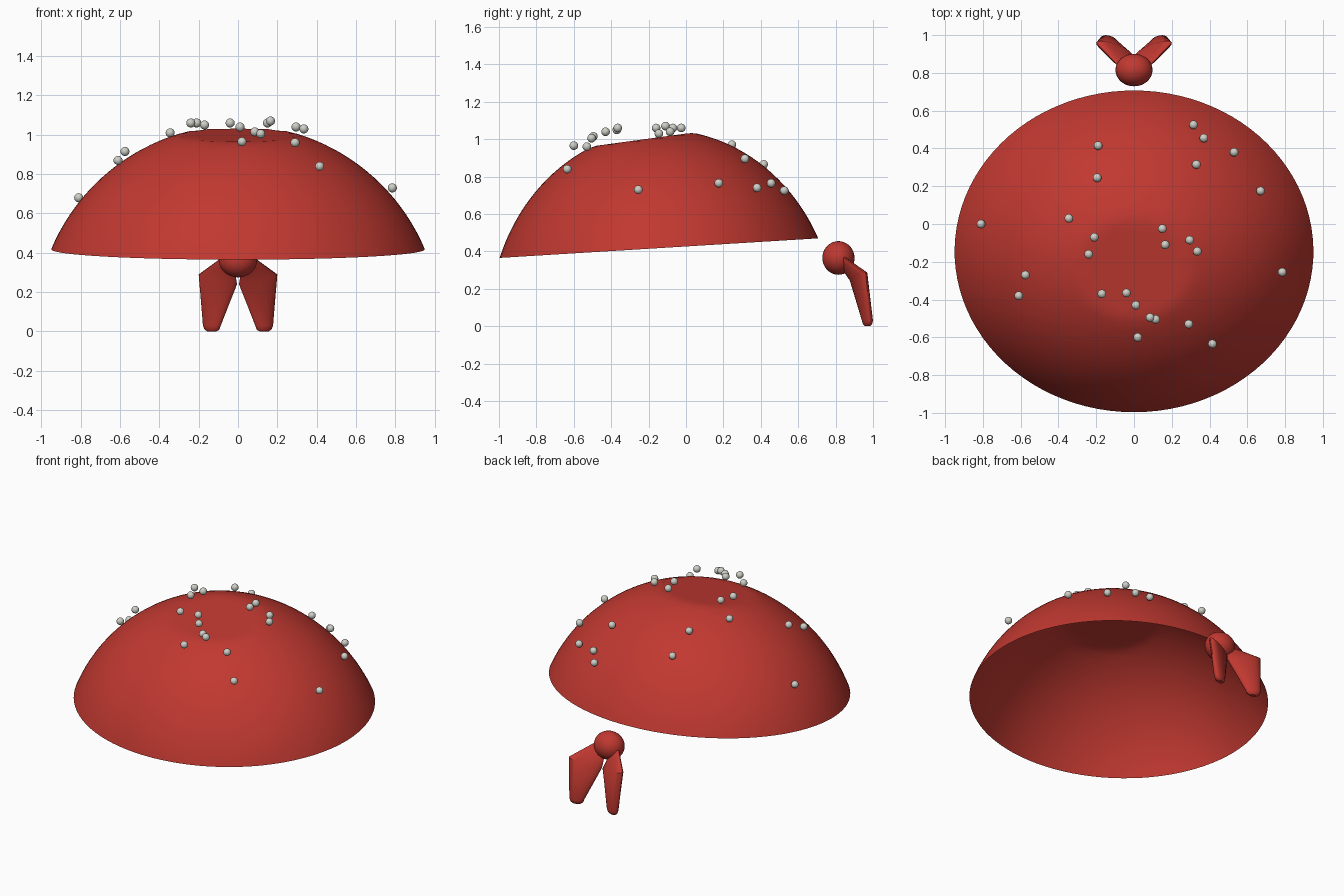
import bpy, bmesh, math
from mathutils import Vector, Matrix

if "Cube" in bpy.data.objects:
    bpy.data.objects.remove(bpy.data.objects["Cube"])


def material(name, color):
    m = bpy.data.materials.new(name)
    m.diffuse_color = color
    m.use_nodes = True
    m.node_tree.nodes["Principled BSDF"].inputs["Base Color"].default_value = m.diffuse_color
    return m


RED = material("red_cloth", (0.53, 0.04, 0.03, 1))
SILVER = material("pale_stud", (0.62, 0.62, 0.57, 1))


def finish(bm, name, mat, angle=40):
    me = bpy.data.meshes.new(name)
    bm.to_mesh(me)
    bm.free()
    ob = bpy.data.objects.new(name, me)
    bpy.context.collection.objects.link(ob)
    me.materials.append(mat)
    bpy.ops.object.select_all(action='DESELECT')
    ob.select_set(True)
    bpy.context.view_layer.objects.active = ob
    bpy.ops.object.shade_smooth_by_angle(angle=math.radians(angle))
    return ob


def ellipsoid(bm, center, radii, u=32, v=16):
    mat = Matrix.Translation(center) @ Matrix.Diagonal((*radii, 1))
    bmesh.ops.create_uvsphere(bm, u_segments=u, v_segments=v, radius=1, matrix=mat)


# Open cloth dome: ellipsoid cut by a slightly tilted rim plane
bm = bmesh.new()
R = 1.03
ellipsoid(bm, (0, -0.125, 1.05 - R), (R, 0.898 * R, R), 96, 64)
bmesh.ops.bisect_plane(bm, geom=bm.verts[:] + bm.edges[:] + bm.faces[:],
                       plane_co=(0, -1, 0.365), plane_no=(0, -0.105, 1.71),
                       clear_inner=True)
# Flattened patch on the front of the crown
for vert in bm.verts:
    vert.co.z = min(vert.co.z, 1.03 + 0.136 * vert.co.y)
finish(bm, "cloth_dome", RED, 60)

# Knot at the back
bm = bmesh.new()
ellipsoid(bm, (0, 0.815, 0.365), (0.098, 0.086, 0.09))
finish(bm, "knot", RED)

# Tails: flattened oval sections between an inner and an outer edge
SECTIONS = [((-0.015, 0.845, 0.30), (-0.09, 0.845, 0.37), 0.022),
            ((-0.005, 0.885, 0.24), (-0.20, 0.960, 0.29), 0.030),
            ((-0.088, 0.955, 0.03), (-0.178, 0.985, 0.03), 0.027),
            ((-0.095, 0.958, 0.01), (-0.170, 0.983, 0.01), 0.022),
            ((-0.110, 0.963, 0.00), (-0.155, 0.978, 0.00), 0.012)]


def tail(name, side):
    bm = bmesh.new()
    n, rings = 20, []
    for inner, outer, half in SECTIONS:
        a, b = Vector(inner), Vector(outer)
        mid, wide = (a + b) / 2, (b - a) / 2
        thin = Vector((wide.y, -wide.x, 0)).normalized() * half
        ring = []
        for i in range(n):
            t = 2 * math.pi * i / n
            p = mid + wide * math.cos(t) + thin * math.sin(t)
            ring.append(bm.verts.new((p.x * side, p.y, p.z)))
        rings.append(ring)
    for lo, hi in zip(rings, rings[1:]):
        for i in range(n):
            j = (i + 1) % n
            bm.faces.new((lo[i], lo[j], hi[j], hi[i]))
    bm.faces.new(rings[0])
    bm.faces.new(rings[-1])
    bmesh.ops.recalc_face_normals(bm, faces=bm.faces)
    finish(bm, name, RED, 35)


tail("left_tail", 1)
tail("right_tail", -1)

# Scattered round studs
STUDS = [(-.81, 0, .68), (-.61, -.38, .87), (-.575, -.27, .915), (-.345, .03, 1.01),
         (-.24, -.16, 1.06), (-.21, -.07, 1.06), (-.17, -.37, 1.05), (-.04, -.365, 1.06),
         (.01, -.43, 1.04), (.085, -.495, 1.015), (.115, -.505, 1.005), (.02, -.6, .965),
         (.29, -.53, .96), (.415, -.635, .84), (.15, -.025, 1.06), (.165, -.11, 1.07),
         (.295, -.085, 1.04), (.335, -.145, 1.03), (.785, -.255, .73), (.67, .175, .765),
         (-.195, .245, .97), (.33, .315, .895), (.53, .38, .74), (-.19, .415, .865),
         (.37, .455, .765), (.315, .525, .725)]
bm = bmesh.new()
for p in STUDS:
    ellipsoid(bm, p, (0.023, 0.023, 0.023), 16, 10)
finish(bm, "studs", SILVER, 60)
